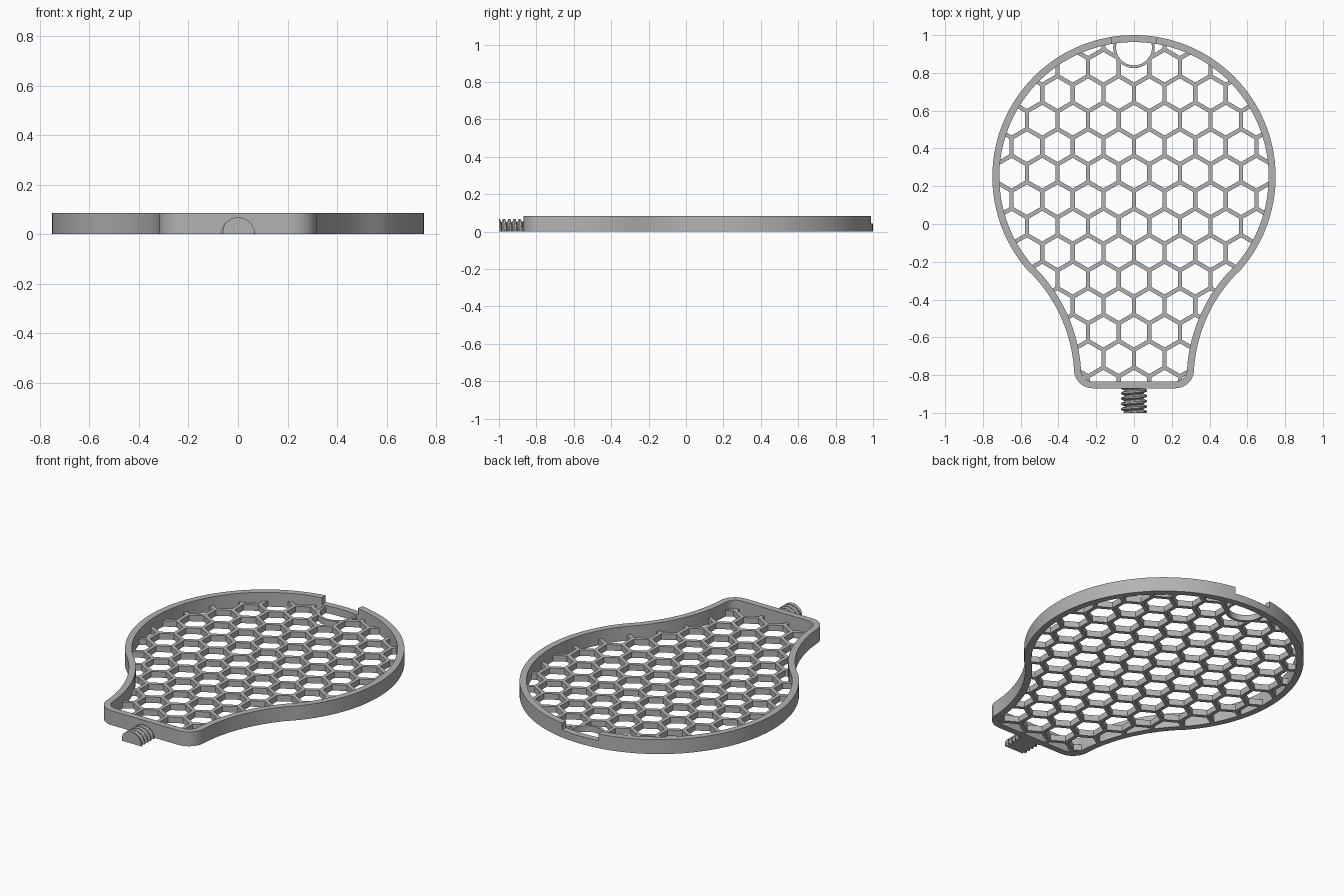
import bpy, bmesh
from math import sin, cos, pi, radians, sqrt

if "Cube" in bpy.data.objects:
    bpy.data.objects.remove(bpy.data.objects["Cube"], do_unlink=True)

GREY = bpy.data.materials.new("plain grey")
GREY.use_nodes = True
GREY.diffuse_color = (0.45, 0.45, 0.45, 1)
GREY.node_tree.nodes["Principled BSDF"].inputs["Base Color"].default_value = GREY.diffuse_color

RIM_H, MESH_H, RIM_W = 0.085, 0.035, 0.037
PITCH, WALL = 0.162, 0.022


def finish(bm, name):
    bmesh.ops.recalc_face_normals(bm, faces=bm.faces)
    me = bpy.data.meshes.new(name)
    bm.to_mesh(me)
    bm.free()
    me.materials.append(GREY)
    ob = bpy.data.objects.new(name, me)
    bpy.context.collection.objects.link(ob)
    return ob


def select(ob):
    bpy.ops.object.select_all(action='DESELECT')
    ob.select_set(True)
    bpy.context.view_layer.objects.active = ob


def smooth(ob):
    select(ob)
    bpy.ops.object.shade_smooth_by_angle(angle=radians(30))


def arc(cx, cy, r, a0, a1, n):
    angles = [radians(a0 + (a1 - a0) * i / n) for i in range(n + 1)]
    return [(cx + r * cos(a), cy + r * sin(a)) for a in angles]


def prism(bm, pts, z0, z1):
    low = [bm.verts.new((x, y, z0)) for x, y in pts]
    top = [bm.verts.new((x, y, z1)) for x, y in pts]
    bm.faces.new(low)
    bm.faces.new(top)
    for i in range(len(pts)):
        j = i - 1
        bm.faces.new((low[j], low[i], top[i], top[j]))


def band(name, outer, inner, z1, closed):
    """Wall of rectangular section between two matching lines."""
    bm = bmesh.new()
    rings = [[bm.verts.new((*p, z)) for p, z in ((o, 0), (o, z1), (i, z1), (i, 0))]
             for o, i in zip(outer, inner)]
    for k in range(0 if closed else 1, len(rings)):
        a, b = rings[k - 1], rings[k]
        for s in range(4):
            bm.faces.new((a[s - 1], a[s], b[s], b[s - 1]))
    if not closed:
        bm.faces.new(rings[0])
        bm.faces.new(rings[-1])
    return finish(bm, name)


def cut(ob, cutter):
    cutter.hide_render = True
    mod = ob.modifiers.new("cut", 'BOOLEAN')
    mod.operation = 'DIFFERENCE'
    mod.solver = 'EXACT'
    mod.object = cutter
    select(ob)
    bpy.ops.object.modifier_apply(modifier=mod.name)
    bpy.data.objects.remove(cutter, do_unlink=True)


def outline(d):
    """Bulb outline moved inward by d: corner, concave neck, round head, mirrored."""
    half = arc(0.218, -0.77, 0.1 - d, -90, 0, 10)
    half += arc(1.116, -0.822, 0.8 + d, 176, 136.2, 16)
    half += arc(0, 0.25, 0.75 - d, -43.8, 90, 48)[1:]
    return half + [(-x, y) for x, y in reversed(half[:-1])]


# Raised rim with a lowered notch at the top of the head
rim = band("rim", outline(0), outline(RIM_W), RIM_H, True)
bm = bmesh.new()
prism(bm, [(-0.115, 0.9), (0.115, 0.9), (0.125, 1.1), (-0.125, 1.1)], 0.045, 0.2)
cut(rim, finish(bm, "notch_cutter"))
smooth(rim)

# Honeycomb floor: a plate with hexagonal holes
bm = bmesh.new()
prism(bm, outline(RIM_W * 0.7), 0, MESH_H)
lattice = finish(bm, "honeycomb_floor")
bm = bmesh.new()
hole_r = (PITCH - WALL) / sqrt(3)
for row in range(-3, 13):
    y = 0.69 - row * PITCH * sqrt(3) / 2
    shift = 0.5 if row % 2 == 0 else 0
    for col in range(-6, 7):
        prism(bm, arc((col + shift) * PITCH, y, hole_r, 30, 330, 5), -0.1, 0.1)
cut(lattice, finish(bm, "hex_cutter"))

# Finger scoop beside the notch
bm = bmesh.new()
prism(bm, arc(0, 0.935, 0.102, 0, 352.5, 47), -0.1, 0.1)
cut(lattice, finish(bm, "scoop_cutter"))
scoop = band("scoop_wall", arc(0, 0.935, 0.11, 160, 380, 32),
             arc(0, 0.935, 0.095, 160, 380, 32), MESH_H, False)
smooth(scoop)

# Half-round threaded stud at the neck
CORE, DEPTH, LEAD = 0.05, 0.018, 0.028
STEPS, SIDES = 56, 24
bm = bmesh.new()
rows = []
for j in range(STEPS + 1):
    y = -1 + 0.14 * j / STEPS
    row = []
    for i in range(SIDES + 1):
        a = pi * i / SIDES
        phase = (y / LEAD + a / (2 * pi)) % 1
        ridge = min(1, max(0, 1.7 - 4 * abs(phase - 0.5)))
        r = CORE + DEPTH * ridge
        row.append(bm.verts.new((r * cos(a), y, r * sin(a))))
    rows.append(row)
for a, b in zip(rows, rows[1:]):
    for i in range(SIDES):
        bm.faces.new((a[i], a[i + 1], b[i + 1], b[i]))
    bm.faces.new((a[0], b[0], b[-1], a[-1]))
bm.faces.new(rows[0])
bm.faces.new(rows[-1])
smooth(finish(bm, "threaded_stud"))
